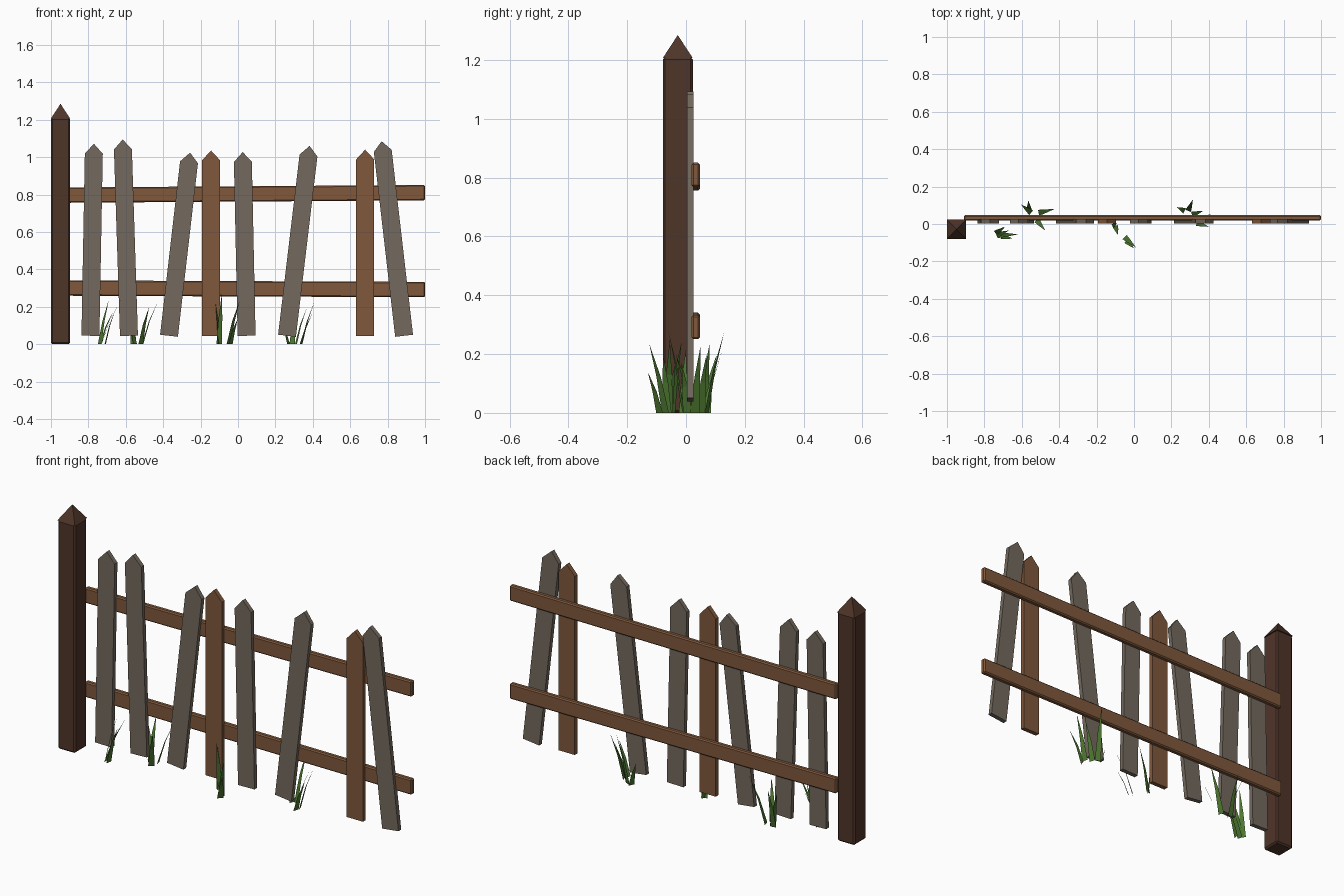
import bpy, bmesh, math
from mathutils import Vector

if "Cube" in bpy.data.objects:
    bpy.data.objects.remove(bpy.data.objects["Cube"])


def material(name, rgb):
    m = bpy.data.materials.new(name)
    m.diffuse_color = (*rgb, 1)
    m.use_nodes = True
    m.node_tree.nodes["Principled BSDF"].inputs["Base Color"].default_value = m.diffuse_color
    return m


DARK = material("dark brown wood", (0.078, 0.035, 0.022))
BROWN = material("brown wood", (0.215, 0.098, 0.045))
GREY = material("weathered grey wood", (0.175, 0.143, 0.112))
GREEN = material("grass green", (0.075, 0.185, 0.03))


def finish(bm, name, mat, recalc=True):
    if recalc:
        bmesh.ops.recalc_face_normals(bm, faces=bm.faces)
    me = bpy.data.meshes.new(name)
    bm.to_mesh(me)
    bm.free()
    me.materials.append(mat)
    ob = bpy.data.objects.new(name, me)
    bpy.context.collection.objects.link(ob)
    return ob


def prism(name, outline, y0, y1, mat, bevel=0):
    """Extrude an (x, z) outline from y0 to y1."""
    bm = bmesh.new()
    f = bm.faces.new([bm.verts.new((x, y0, z)) for x, z in outline])
    ext = bmesh.ops.extrude_face_region(bm, geom=[f])["geom"]
    bmesh.ops.translate(bm, vec=(0, y1 - y0, 0),
                        verts=[v for v in ext if isinstance(v, bmesh.types.BMVert)])
    bmesh.ops.recalc_face_normals(bm, faces=bm.faces)
    if bevel:
        bmesh.ops.bevel(bm, geom=bm.edges[:], offset=bevel, segments=1, affect='EDGES')
    return finish(bm, name, mat)


# Square post with chamfered edges
PX, PY, H = -0.949, -0.028, 0.051
prism("post", [(PX - H, 0), (PX + H, 0), (PX + H, 1.21), (PX - H, 1.21)],
      PY - H, PY + H, DARK, 0.008)

# Pyramid post cap
bm = bmesh.new()
base = [bm.verts.new((PX + sx * H, PY + sy * H, 1.207))
        for sx, sy in ((-1, -1), (1, -1), (1, 1), (-1, 1))]
tip = bm.verts.new((PX, PY, 1.285))
bm.faces.new(base)
for i in range(4):
    bm.faces.new((base[i], base[(i + 1) % 4], tip))
finish(bm, "post_cap", DARK)

# Two slightly sloping rails behind the pickets
for name, zl, zr in (("upper_rail", 0.797, 0.810), ("lower_rail", 0.300, 0.292)):
    prism(name, [(-0.91, zl - 0.041), (1, zr - 0.041), (1, zr + 0.041), (-0.91, zl + 0.041)],
          0.019, 0.047, BROWN, 0.006)

# Leaning pickets: bottom x, tip x, tip z, material
pickets = [(-0.789, -0.770, 1.071, GREY), (-0.583, -0.617, 1.094, GREY),
           (-0.369, -0.256, 1.024, GREY), (-0.158, -0.130, 1.035, BROWN),
           (0.046, 0.025, 1.027, GREY), (0.262, 0.383, 1.060, GREY),
           (0.681, 0.679, 1.040, BROWN), (0.888, 0.768, 1.085, GREY)]
W = 0.048
for i, (xb, xt, zt, mat) in enumerate(pickets):
    b = Vector((xb, 0.045))
    axis = Vector((xt, zt)) - b
    length = axis.length
    axis.normalize()
    # brown boards stand plumb, grey ones lean
    if mat is BROWN:
        b.x = (xb + xt) / 2
        axis = Vector((0, 1))
    side = Vector((axis.y, -axis.x))
    pts = [(-W, 0), (W, 0), (W, length - 0.052), (0, length), (-W, length - 0.052)]
    prism(f"picket_{i + 1}", [tuple(b + side * s + axis * t) for s, t in pts],
          0.003, 0.026, mat)

# Grass blades: base x, base y, tip x, tip y, tip z
tufts = {
    "grass_left": [(-0.73, -0.06, -0.62, -0.055, 0.25), (-0.71, -0.065, -0.65, -0.078, 0.20),
                   (-0.74, -0.05, -0.69, -0.015, 0.24), (-0.735, -0.06, -0.67, -0.035, 0.17)],
    "grass_left_back": [(-0.55, 0.06, -0.605, 0.105, 0.20), (-0.56, 0.07, -0.565, 0.125, 0.22),
                        (-0.51, 0.06, -0.425, 0.08, 0.235), (-0.52, 0.02, -0.475, -0.035, 0.20)],
    "grass_middle": [(-0.10, -0.01, -0.085, -0.06, 0.28), (-0.10, -0.01, -0.12, 0.0, 0.22),
                     (-0.05, -0.07, 0.01, -0.125, 0.235), (-0.04, -0.09, 0.0, -0.13, 0.14)],
    "grass_right": [(0.27, 0.07, 0.23, 0.09, 0.13), (0.29, 0.07, 0.315, 0.13, 0.275),
                    (0.31, 0.05, 0.37, 0.07, 0.20), (0.34, 0.03, 0.41, 0.05, 0.23),
                    (0.335, 0.005, 0.40, -0.015, 0.17)],
}
for name, blades in tufts.items():
    bm = bmesh.new()
    for bx, by, tx, ty, tz in blades:
        p, q = Vector((bx, by, 0)), Vector((tx, ty, tz))
        d = q - p
        s = Vector((-d.y, d.x, 0)).normalized()
        mid = p + Vector((d.x * 0.42, d.y * 0.42, d.z * 0.52))
        v = [bm.verts.new(c) for c in (p - s * 0.016, p + s * 0.016,
                                       mid + s * 0.010, mid - s * 0.010, q)]
        bm.faces.new((v[0], v[1], v[2], v[3]))
        bm.faces.new((v[3], v[2], v[4]))
    finish(bm, name, GREEN, recalc=False)
